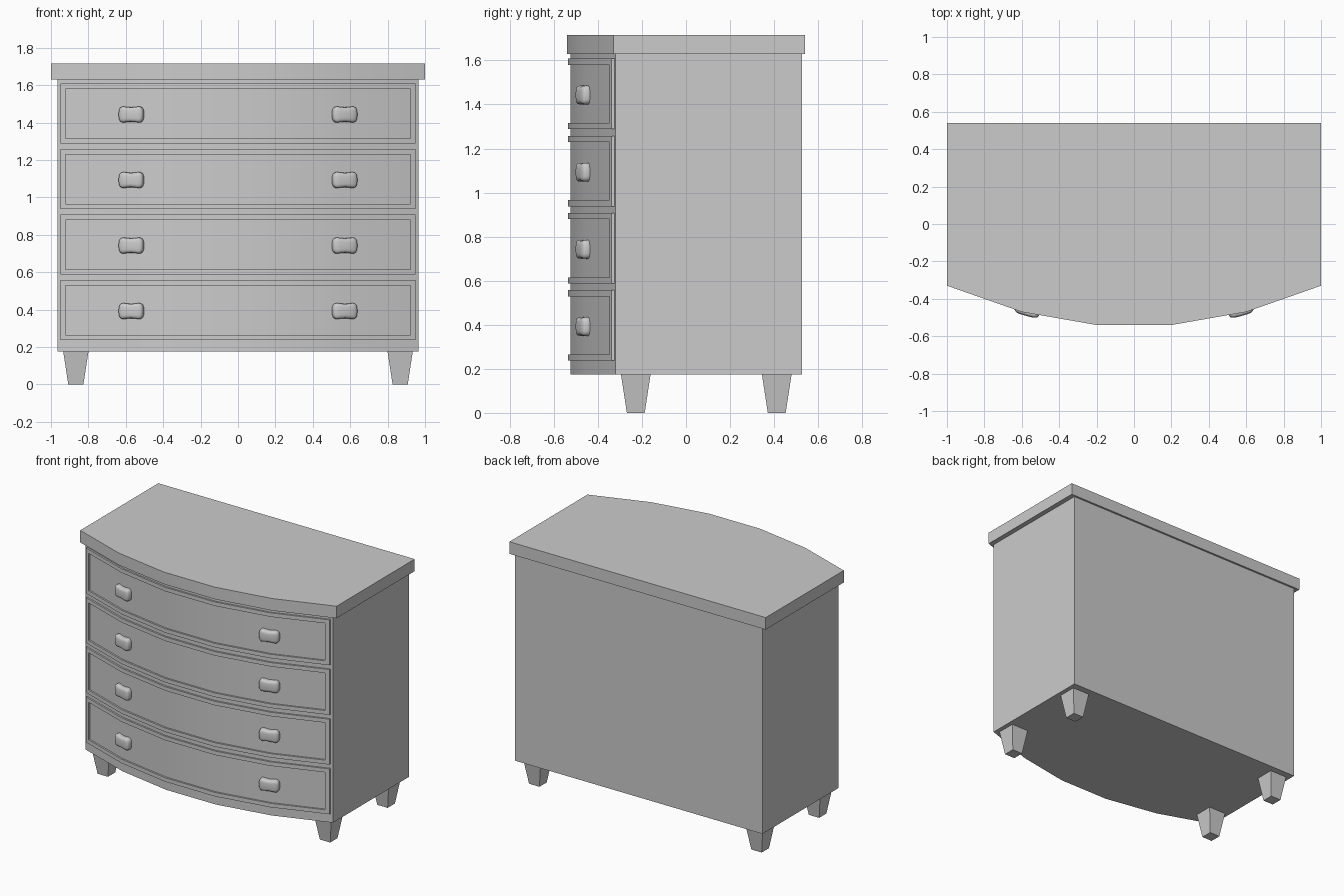
import bpy, bmesh, math
from mathutils import Vector

if "Cube" in bpy.data.objects:
    bpy.data.objects.remove(bpy.data.objects["Cube"])

# Bowed front line of the carcass: (x, y) points
BOW = [(-0.965, -0.32), (-0.58, -0.455), (-0.193, -0.524),
       (0.193, -0.524), (0.58, -0.455), (0.965, -0.32)]


def front_y(x):
    for (x0, y0), (x1, y1) in zip(BOW, BOW[1:]):
        if x <= x1:
            return y0 + (y1 - y0) * (x - x0) / (x1 - x0)
    return BOW[-1][1]


def add_prism(bm, pts, z0, z1):
    lo = [bm.verts.new((x, y, z0)) for x, y in pts]
    hi = [bm.verts.new((x, y, z1)) for x, y in pts]
    bm.faces.new(lo[::-1])
    bm.faces.new(hi)
    n = len(pts)
    for i in range(n):
        j = (i + 1) % n
        bm.faces.new((lo[i], lo[j], hi[j], hi[i]))


def finish(name, bm, angle=30):
    bmesh.ops.recalc_face_normals(bm, faces=bm.faces[:])
    me = bpy.data.meshes.new(name)
    bm.to_mesh(me)
    bm.free()
    ob = bpy.data.objects.new(name, me)
    bpy.context.collection.objects.link(ob)
    bpy.ops.object.select_all(action='DESELECT')
    ob.select_set(True)
    bpy.context.view_layer.objects.active = ob
    bpy.ops.object.shade_smooth_by_angle(angle=math.radians(angle))
    return ob


def strip(x0, x1, out=0.012, depth=0.02):
    """Outline of a bar following the bowed front between x0 and x1."""
    xs = [x0] + [x for x, _ in BOW if x0 < x < x1] + [x1]
    return ([(x, front_y(x) - out) for x in xs] +
            [(x, front_y(x) + depth) for x in reversed(xs)])


# Carcass
bm = bmesh.new()
add_prism(bm, BOW + [(0.965, 0.526), (-0.965, 0.526)], 0.175, 1.63)
finish("carcass", bm)

# Overhanging top
bm = bmesh.new()
add_prism(bm, [(-1, -0.33), (-0.6, -0.47), (-0.2, -0.54), (0.2, -0.54), (0.6, -0.47),
               (1, -0.33), (1, 0.54), (-1, 0.54)], 1.63, 1.715)
finish("top_board", bm)

# Drawers: raised edge frames and pulls
for i in range(4):
    z0 = 0.237 + 0.3503 * i
    z1 = z0 + 0.32
    t = 0.028
    bm = bmesh.new()
    add_prism(bm, strip(-0.95, 0.95), z0, z0 + t)
    add_prism(bm, strip(-0.95, 0.95), z1 - t, z1)
    for a, b in ((-0.95, -0.922), (0.922, 0.95)):
        add_prism(bm, strip(a, b), z0 + t, z1 - t)
    finish(f"drawer_frame_{i + 1}", bm)

    for side, s in (("left", -1), ("right", 1)):
        bm = bmesh.new()
        bmesh.ops.create_uvsphere(bm, u_segments=24, v_segments=14, radius=1)
        for v in bm.verts:
            # squared-off rounded block, pinched at the middle
            c = Vector([math.copysign(abs(k) ** 0.55, k) for k in v.co])
            pinch = 0.82 + 0.18 * min(1, abs(c.x) * 1.4) ** 2
            v.co = (c.x * 0.068, c.y * 0.03, c.z * 0.047 * pinch)
        ob = finish(f"drawer_pull_{side}_{i + 1}", bm, 60)
        ob.location = (s * 0.57, front_y(0.57) - 0.005, z0 + 0.155)
        ob.rotation_euler.z = s * 0.27

# Tapered square feet
for fb, y in (("front", -0.228), ("back", 0.412)):
    for side, s in (("left", -1), ("right", 1)):
        bm = bmesh.new()
        h = 0.0675
        add_prism(bm, [(-h, -h), (h, -h), (h, h), (-h, h)], 0, 0.176)
        for v in bm.verts:
            if v.co.z < 0.1:
                v.co.x *= 0.6
                v.co.y *= 0.6
        finish(f"{fb}_foot_{side}", bm).location = (s * 0.867, y, 0)
